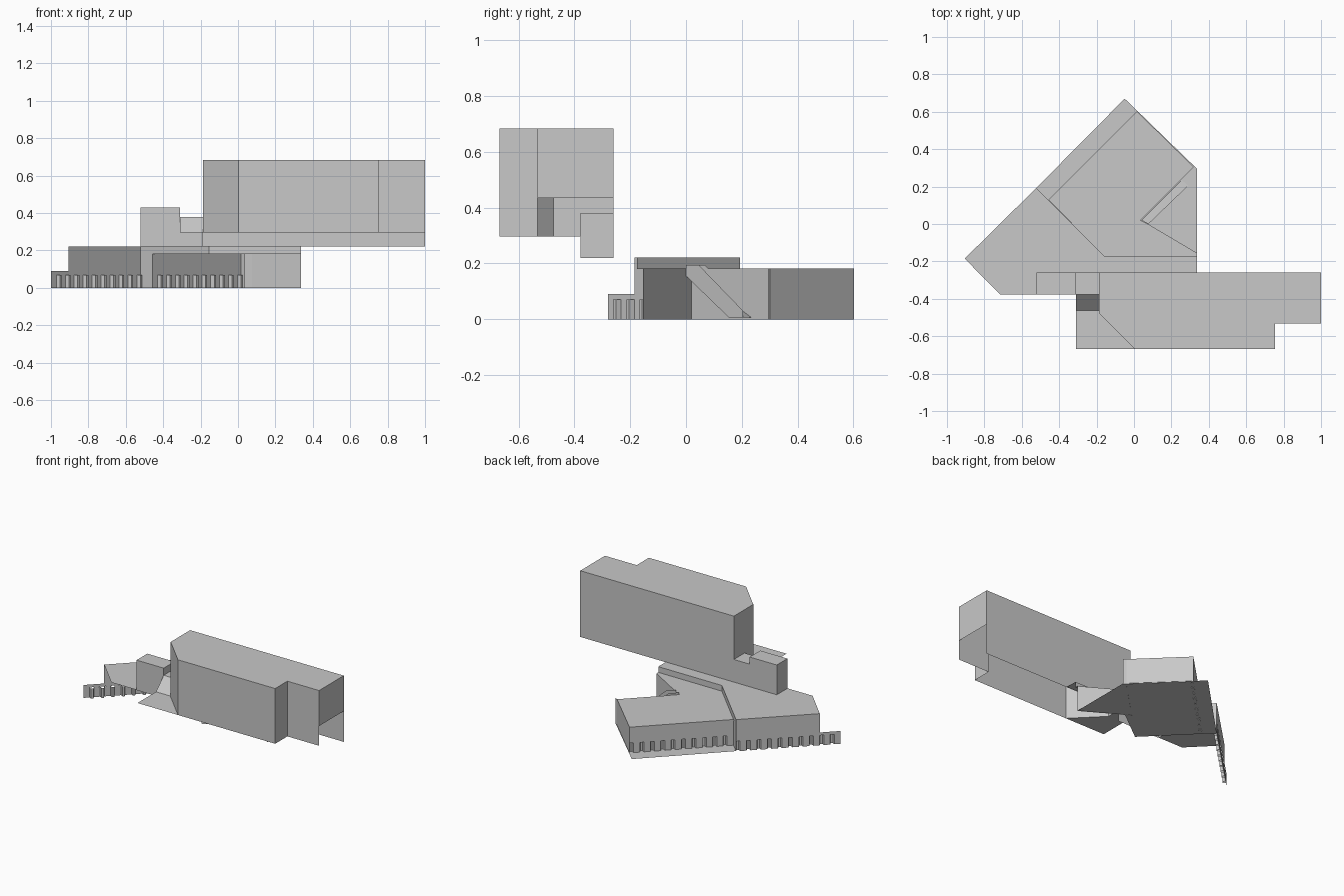
import bpy, math

if "Cube" in bpy.data.objects:
    bpy.data.objects.remove(bpy.data.objects["Cube"])

grey = bpy.data.materials.new("light grey")
grey.diffuse_color = (0.58, 0.58, 0.58, 1)
grey.use_nodes = True
grey.node_tree.nodes["Principled BSDF"].inputs["Base Color"].default_value = grey.diffuse_color


def make(name, polys):
    """Object from a list of polygons, each a list of 3D points."""
    verts, faces, index = [], [], {}
    for poly in polys:
        face = []
        for p in poly:
            key = tuple(round(c, 5) for c in p)
            if key not in index:
                index[key] = len(verts)
                verts.append(key)
            face.append(index[key])
        faces.append(face)
    mesh = bpy.data.meshes.new(name)
    mesh.from_pydata(verts, [], faces)
    mesh.materials.append(grey)
    obj = bpy.data.objects.new(name, mesh)
    bpy.context.collection.objects.link(obj)
    return obj


def flat(pts, z):
    return [(x, y, z) for x, y in pts]


def walls(pts, z0, z1):
    """Thin wall sheets along a plan path."""
    return [[(*a, z0), (*b, z0), (*b, z1), (*a, z1)] for a, b in zip(pts, pts[1:])]


# Key plan points and levels
back_y, strip_y = -0.26, -0.378
hall_z, top_z = 0.297, 0.683
front = [(-0.188, -0.475), (0.003, -0.668), (0.755, -0.668), (0.755, -0.533), (1, -0.533)]
left_x = front[0][0]

# Upper hall: roof and outer walls, open below and low down at the right end
hall = [flat(front + [(1, back_y), (left_x, back_y)], top_z)]
hall += walls(front, hall_z, top_z)
hall += walls([(1, -0.533), (1, back_y)], 0.435, top_z)
hall += walls([(1, back_y), (left_x, back_y)], hall_z, top_z)
hall += walls([(left_x, strip_y), front[0]], hall_z, top_z)
hall += walls([(left_x, back_y), (left_x, strip_y)], 0.38, top_z)
make("upper_hall", hall)

# Back wall skirt below the hall
make("hall_skirt", walls([(1, back_y), (-0.52, back_y)], 0.22, hall_z))

# Ledge beside the chamfered corner
make("corner_ledge", [flat([(-0.31, -0.668), front[1], front[0], (left_x, strip_y),
                            (-0.31, strip_y)], hall_z)])

# End block and sloped link beside the hall
block = [(-0.31, back_y), (-0.52, back_y), (-0.52, strip_y), (-0.31, strip_y)]
make("end_block", walls(block, 0.22, 0.43) + [flat(block, 0.43)]
     + walls([block[3], block[0]], 0.38, 0.43))
a, b = -0.31, left_x
make("sloped_link", [
    flat([(a, strip_y), (b, strip_y), (b, back_y), (a, back_y)], 0.38),
    [(a, -0.463, hall_z), (b, -0.463, hall_z), (b, strip_y, 0.38), (a, strip_y, 0.38)],
    [(a, strip_y, hall_z), (a, -0.463, hall_z), (a, strip_y, 0.38)],
    [(b, back_y, hall_z), (a, back_y, hall_z), (a, back_y, 0.38), (b, back_y, 0.38)]]
    + walls([(a, strip_y), (b, strip_y)], 0.22, hall_z))

# Lower wing: thin roof, back wall and stepped fascia
ridge = [(0.337, -0.175), (-0.155, -0.175), (-0.522, 0.193)]
make("wing_roof", [flat([(-0.905, -0.185), (-0.715, strip_y), (-0.52, strip_y), (-0.52, back_y),
                         (0.337, back_y)] + ridge, 0.222)])
make("wing_wall", walls([ridge[2], (-0.905, -0.185)], 0.07, 0.222))
make("wing_fascia", walls(ridge, 0.18, 0.222))
make("wing_end_wall", walls([(-0.458, 0.13), ridge[2]], 0, 0.18))

# Low pavilion: roof with a wedge-shaped court cut into it, walls and ground sheet
court = [(0.337, -0.155), (0.075, 0), (0.035, 0.02), (0.32, 0.305)]
outer = [(0.337, 0.295), (0.32, 0.305), (0.015, 0.603), (-0.458, 0.13)]
make("pavilion_roof", [flat([(0.337, -0.175)] + court + outer[2:] + [(-0.155, -0.175)], 0.182)])
make("pavilion_side_wall", walls(outer[:3], 0, 0.182))
make("pavilion_back_wall", walls(outer[2:], 0.07, 0.182))
make("court_walls", walls(court[::-1], 0, 0.182))
make("ground_sheet", [flat(court[:2] + [(-0.155, -0.175), ridge[2], (-0.05, 0.67),
                                        outer[0]], 0.002)])

# Ramp in the court between two rails
tops, feet = [(0.04, 0.02), (0.077, 0.0)], [(0.255, 0.235), (0.29, 0.205)]
ramp = []
for (x, y), (u, v) in zip(tops, feet):
    def at(t):
        return (x + (u - x) * t, y + (v - y) * t)
    ramp.append([(*at(0), 0.155), (*at(0.75), 0.006), (*at(1), 0.006),
                 (*at(1), 0.03), (*at(0.22), 0.195), (*at(0), 0.195)])
ramp.append([(*tops[0], 0.165), (*feet[0], 0.006), (*feet[1], 0.006), (*tops[1], 0.165)])
make("court_ramp", ramp)


def folded_screen(name, start, end, bays, depth):
    """Row of trapezoid bays folded inward from a line, capped on top."""
    ux, uy = end[0] - start[0], end[1] - start[1]
    length = math.hypot(ux, uy)
    ux, uy = ux / length, uy / length
    pts = []
    for i in range(bays):
        for t, d in ((0, 0), (0.6, 0), (0.7, depth), (0.9, depth)):
            s = (i + t) * length / bays
            pts.append((start[0] + ux * s + uy * d, start[1] + uy * s - ux * d))
    pts.append(end)
    make(name, walls(pts[::-1], 0, 0.07))


# Folded screens along both back walls, the first running on past the wing
folded_screen("wing_screen", (-1, -0.28), ridge[2], 10, 0.02)
folded_screen("pavilion_screen", outer[3], outer[2], 10, 0.02)
make("screen_beam", walls([(-0.905, -0.185), (-1, -0.28)], 0.07, 0.09))
